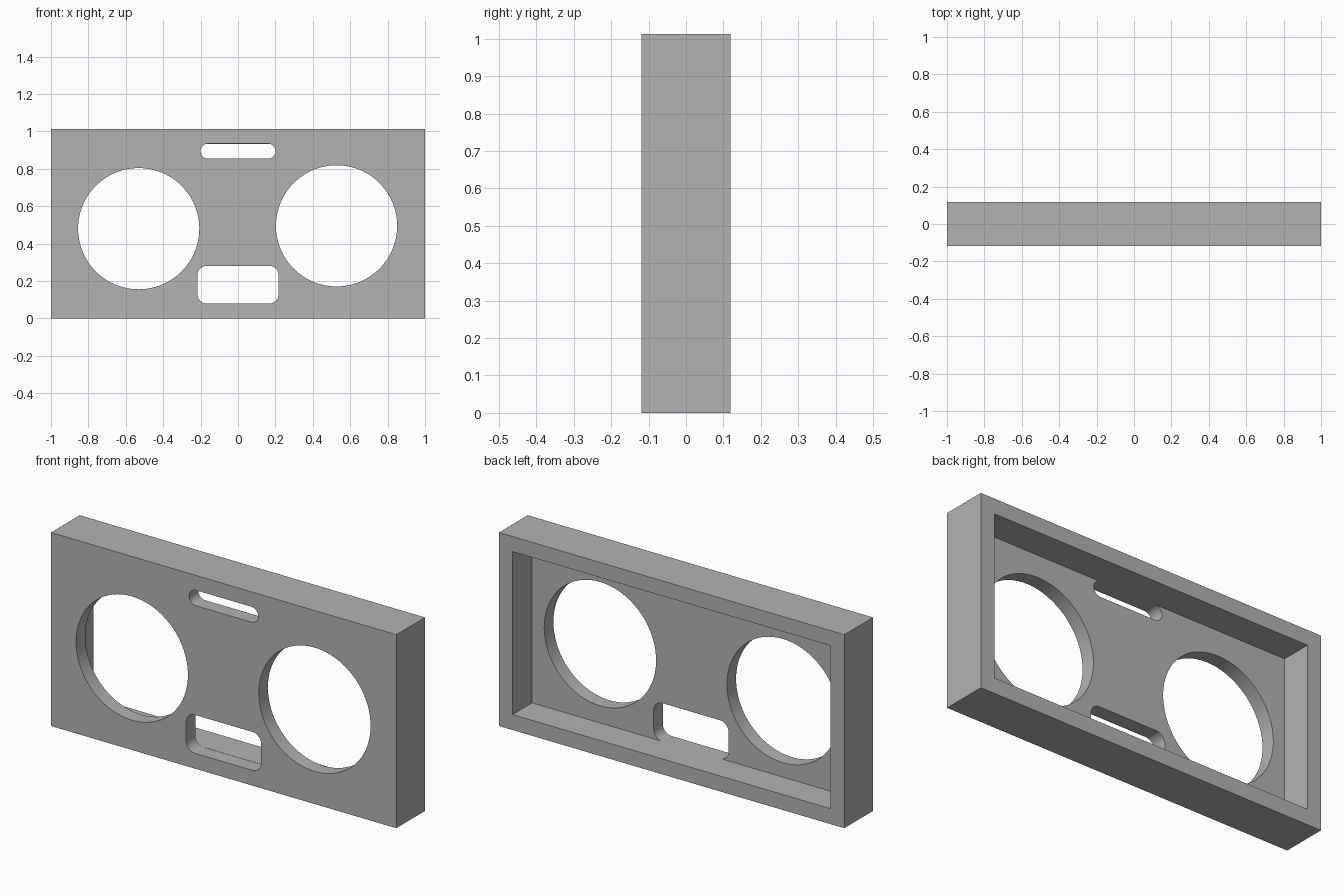
import bpy
import bmesh
from math import cos, sin, pi

WIDTH, DEPTH, HEIGHT = 2.0, 0.237, 1.013
WALL, PANEL = 0.079, 0.076
FRONT, BACK = -DEPTH / 2, DEPTH / 2

default = bpy.data.objects.get("Cube")
if default:
    bpy.data.objects.remove(default, do_unlink=True)

grey = bpy.data.materials.new("plain grey")
grey.use_nodes = True
colour = (0.45, 0.45, 0.45, 1)
grey.diffuse_color = colour
grey.node_tree.nodes["Principled BSDF"].inputs["Base Color"].default_value = colour


def extrude_outline(name, points, y0, y1):
    """Solid made from an x-z outline running from y0 to y1."""
    bm = bmesh.new()
    face = bm.faces.new([bm.verts.new((x, y0, z)) for x, z in points])
    grown = bmesh.ops.extrude_face_region(bm, geom=[face])["geom"]
    verts = [v for v in grown if isinstance(v, bmesh.types.BMVert)]
    bmesh.ops.translate(bm, verts=verts, vec=(0, y1 - y0, 0))
    bmesh.ops.recalc_face_normals(bm, faces=bm.faces)
    mesh = bpy.data.meshes.new(name)
    bm.to_mesh(mesh)
    bm.free()
    mesh.materials.append(grey)
    obj = bpy.data.objects.new(name, mesh)
    bpy.context.collection.objects.link(obj)
    return obj


def rectangle(half, z0, z1):
    return [(-half, z0), (half, z0), (half, z1), (-half, z1)]


def circle(cx, cz, r, steps=96):
    return [(cx + r * cos(2 * pi * i / steps), cz + r * sin(2 * pi * i / steps))
            for i in range(steps)]


def rounded_slot(half, z0, z1, r, steps=12):
    corners = [(half - r, z1 - r), (r - half, z1 - r),
               (r - half, z0 + r), (half - r, z0 + r)]
    return [(cx + r * cos(pi / 2 * (q + i / steps)), cz + r * sin(pi / 2 * (q + i / steps)))
            for q, (cx, cz) in enumerate(corners) for i in range(steps + 1)]


# Open-backed housing
housing = extrude_outline("housing", rectangle(WIDTH / 2, 0, HEIGHT), FRONT, BACK)

# Rear pocket, then openings that pass through the front panel only
pocket = rectangle(WIDTH / 2 - WALL, WALL + 0.002, HEIGHT - WALL)
cutters = [extrude_outline("pocket_cutter", pocket, FRONT + PANEL, BACK + 0.1)]
openings = {
    "right_round_cutter": circle(-0.531, 0.48, 0.324),
    "left_round_cutter": circle(0.527, 0.495, 0.324),
    "upper_slot_cutter": rounded_slot(0.2, 0.854, 0.935, 0.04),
    "lower_slot_cutter": rounded_slot(0.217, 0.08, 0.281, 0.05),
}
for name, outline in openings.items():
    cutters.append(extrude_outline(name, outline, FRONT - 0.1, FRONT + PANEL + 0.002))

bpy.context.view_layer.objects.active = housing
for cutter in cutters:
    cut = housing.modifiers.new(cutter.name, "BOOLEAN")
    cut.operation = "DIFFERENCE"
    cut.solver = "EXACT"
    cut.object = cutter
    bpy.ops.object.modifier_apply(modifier=cut.name)
    bpy.data.objects.remove(cutter, do_unlink=True)

# Smooth the round walls and keep the edges crisp
bpy.ops.object.select_all(action="DESELECT")
housing.select_set(True)
bpy.ops.object.shade_smooth_by_angle(angle=pi / 6)
